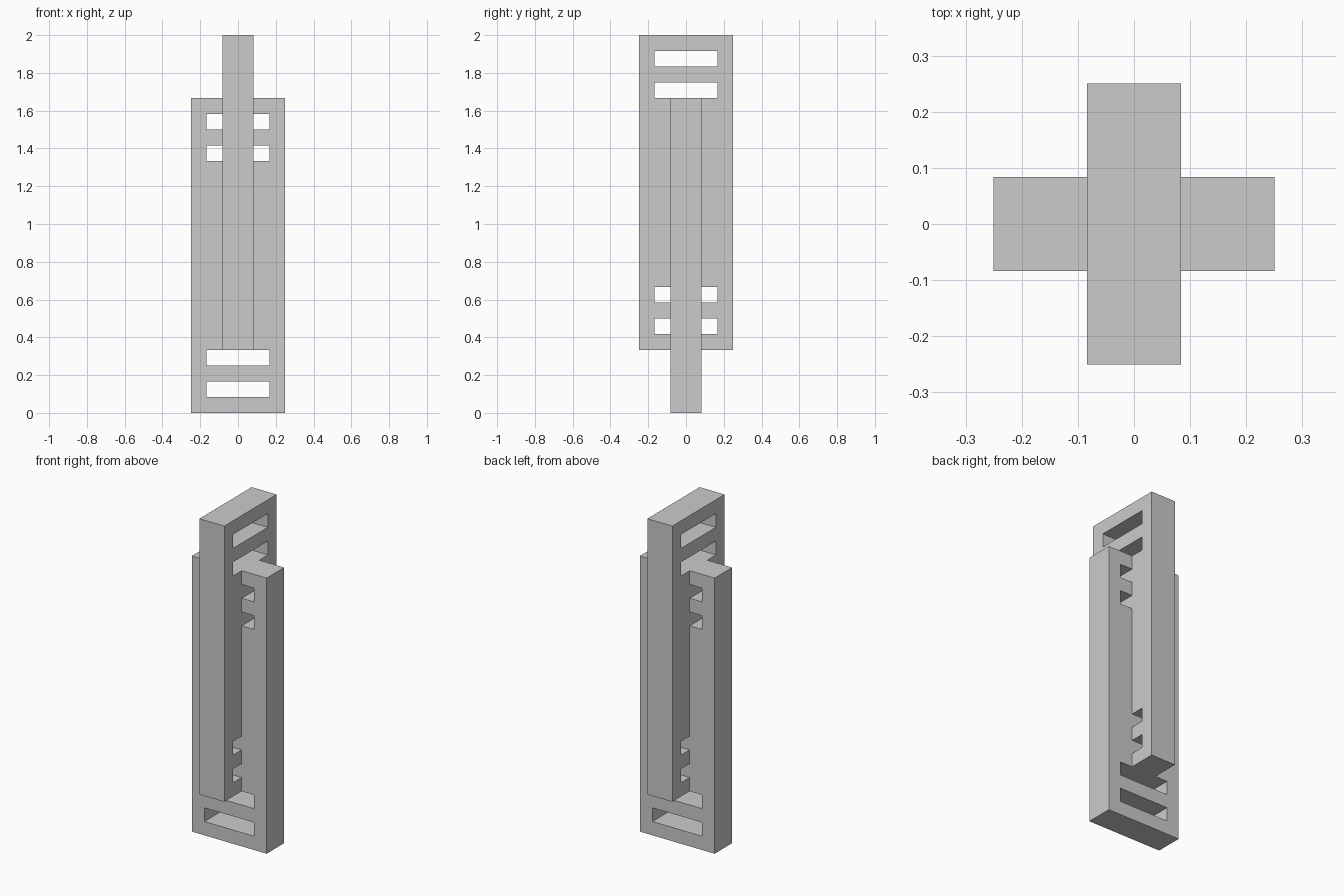
import bpy, bmesh
from math import pi
from mathutils import Matrix

if "Cube" in bpy.data.objects:
    bpy.data.objects.remove(bpy.data.objects["Cube"])

U = 1 / 12  # every dimension is a multiple of this unit


def add_rectangle(curve, x, z0, z1):
    spline = curve.splines.new('POLY')
    spline.points.add(3)
    for p, (a, b) in zip(spline.points, [(-x, z0), (x, z0), (x, z1), (-x, z1)]):
        p.co = (a * U, b * U, 0, 1)
    spline.use_cyclic_u = True


def slotted_plate(name, base, turn):
    # Outline with two slots near each end, extruded to thickness
    curve = bpy.data.curves.new(name + "_profile", 'CURVE')
    curve.dimensions = '2D'
    curve.fill_mode = 'BOTH'
    curve.extrude = U
    add_rectangle(curve, 3, 0, 20)
    for z in (1, 3, 16, 18):
        add_rectangle(curve, 2, z, z + 1)
    helper = bpy.data.objects.new(name + "_profile", curve)
    bpy.context.collection.objects.link(helper)
    bpy.context.view_layer.update()
    evaluated = helper.evaluated_get(bpy.context.evaluated_depsgraph_get())
    mesh = bpy.data.meshes.new_from_object(evaluated)
    bpy.data.objects.remove(helper)

    # Weld the extrusion and stand it upright
    bm = bmesh.new()
    bm.from_mesh(mesh)
    bmesh.ops.remove_doubles(bm, verts=bm.verts, dist=1e-4)
    bmesh.ops.recalc_face_normals(bm, faces=bm.faces)
    bm.transform(Matrix.Translation((0, 0, base * U))
                 @ Matrix.Rotation(turn, 4, 'Z') @ Matrix.Rotation(pi / 2, 4, 'X'))
    for f in bm.faces:
        f.smooth = False
    bm.to_mesh(mesh)
    bm.free()
    mesh.name = name
    bpy.context.collection.objects.link(bpy.data.objects.new(name, mesh))


# Two identical plates crossing at right angles, one raised
slotted_plate("lower_plate", 0, 0)
slotted_plate("upper_plate", 4, pi / 2)
